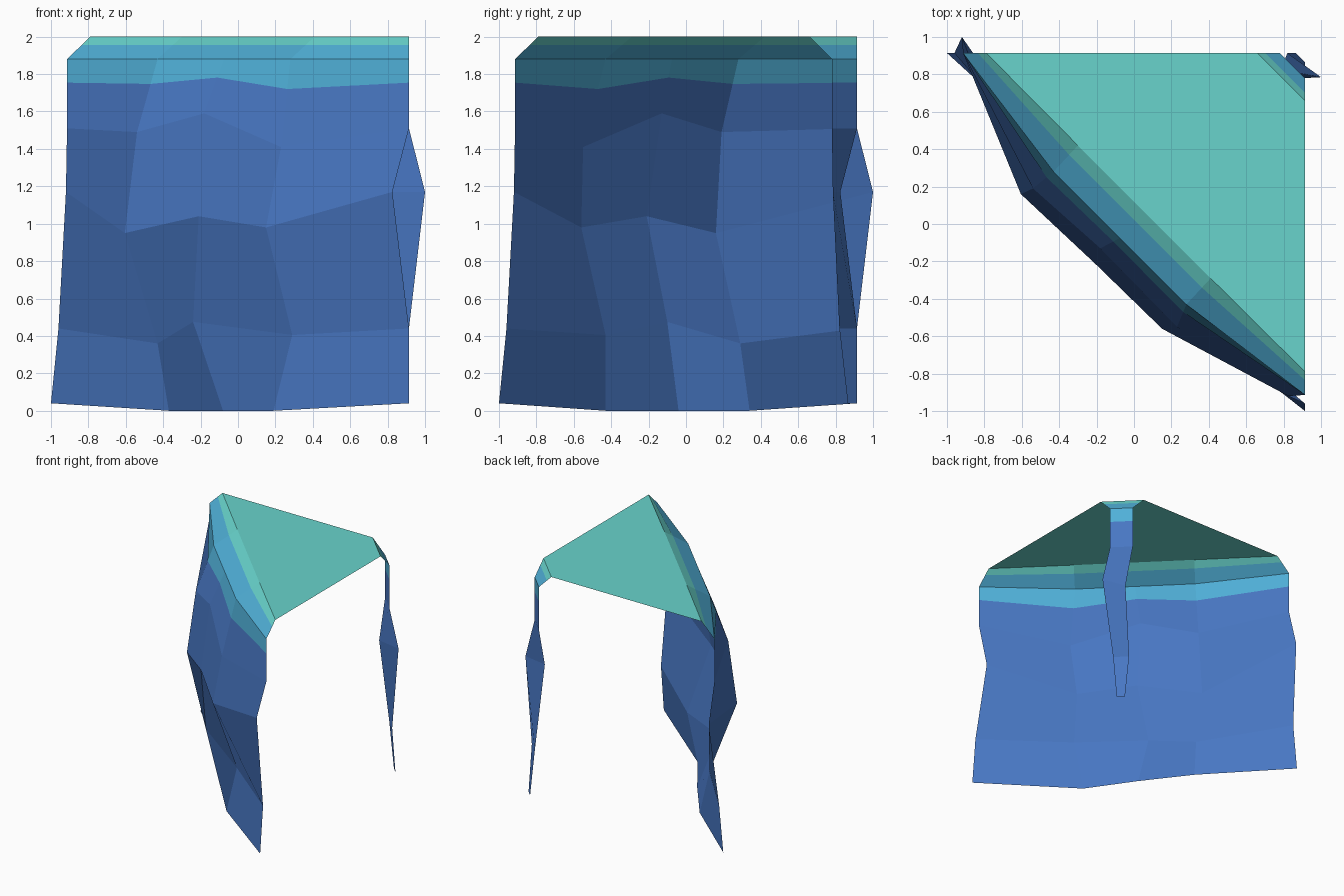
import bpy
from mathutils import Vector

if "Cube" in bpy.data.objects:
    bpy.data.objects.remove(bpy.data.objects["Cube"])


def srgb(r, g, b):
    lin = [((c / 255 + 0.055) / 1.055) ** 2.4 for c in (r, g, b)]
    return (*lin, 1.0)


def material(name, rgb):
    m = bpy.data.materials.new(name)
    m.diffuse_color = srgb(*rgb)
    m.use_nodes = True
    m.node_tree.nodes["Principled BSDF"].inputs["Base Color"].default_value = m.diffuse_color
    return m


MATS = [material("teal", (104, 212, 204)),
        material("sky blue", (80, 176, 216)),
        material("deep blue", (72, 119, 195))]


def make(name, verts, faces, colours):
    mesh = bpy.data.meshes.new(name)
    mesh.from_pydata(verts, [], faces)
    for m in MATS:
        mesh.materials.append(m)
    for p, c in zip(mesh.polygons, colours):
        p.material_index = c
    obj = bpy.data.objects.new(name, mesh)
    bpy.context.collection.objects.link(obj)


def blend(a, b, t):
    return [tuple(Vector(p).lerp(Vector(q), t)) for p, q in zip(a, b)]


def sheet(name, rows):
    # colour bands: teal lip, sky blue shoulder, deep blue wall
    rows = [rows[0], blend(rows[0], rows[1], 0.36), rows[1],
            blend(rows[1], rows[2], 0.34)] + rows[2:]
    n = len(rows[0])
    verts = [p for r in rows for p in r]
    faces, cols = [], []
    for i in range(len(rows) - 1):
        for j in range(n - 1):
            a = i * n + j
            faces.append((a, a + n, a + n + 1, a + 1))
            cols.append((0, 1, 1)[i] if i < 3 else 2)
    make(name, verts, faces, cols)


E = 0.914  # tile edge

# flat grass top, cut along both diagonals
make("flat_top",
     [(-0.79, E, 2), (-0.30, 0.42, 2), (0.06, 0.06, 2), (0.41, -0.29, 2),
      (E, -0.79, 2), (E, 0.66, 2), (0.66, E, 2)],
     [tuple(range(7))], [0])

# long diagonal cliff, rows from lip to foot
sheet("main_cliff", [
    [(-0.79, E, 2), (-0.30, 0.42, 2), (0.06, 0.06, 2), (0.41, -0.29, 2), (E, -0.79, 2)],
    [(-E, E, 1.88), (-0.43, 0.28, 1.88), (-0.075, -0.075, 1.88), (0.28, -0.43, 1.88), (E, -E, 1.88)],
    [(-E, E, 1.51), (-0.54, 0.19, 1.49), (-0.18, -0.13, 1.59), (0.23, -0.55, 1.41), (E, -E, 1.51)],
    [(-0.92, 1.0, 1.17), (-0.605, 0.16, 0.95), (-0.21, -0.21, 1.04), (0.15, -0.56, 0.98), (0.825, -0.92, 1.17)],
    [(-0.96, E, 0.44), (-0.43, 0.29, 0.36), (-0.24, -0.10, 0.475), (0.29, -0.43, 0.405), (E, -0.96, 0.44)],
    [(-1.0, E, 0.04), (-0.37, 0.34, 0), (-0.08, -0.04, 0), (0.19, -0.43, 0), (E, -1.0, 0.04)],
])

# narrow cliff across the opposite corner: (z, along right edge, along back edge)
sheet("corner_cliff", [
    [(E, 0.66, 2), (0.66, E, 2)],
    [(E, 0.78, 1.88), (0.78, E, 1.88)],
    [(E, 0.78, 1.51), (0.78, E, 1.51)],
    [(1.0, 0.785, 1.17), (0.785, 0.825, 1.17)],
    [(E, 0.82, 0.44), (0.82, E, 0.44)],
    [(E, 0.865, 0.04), (0.865, E, 0.04)],
])
